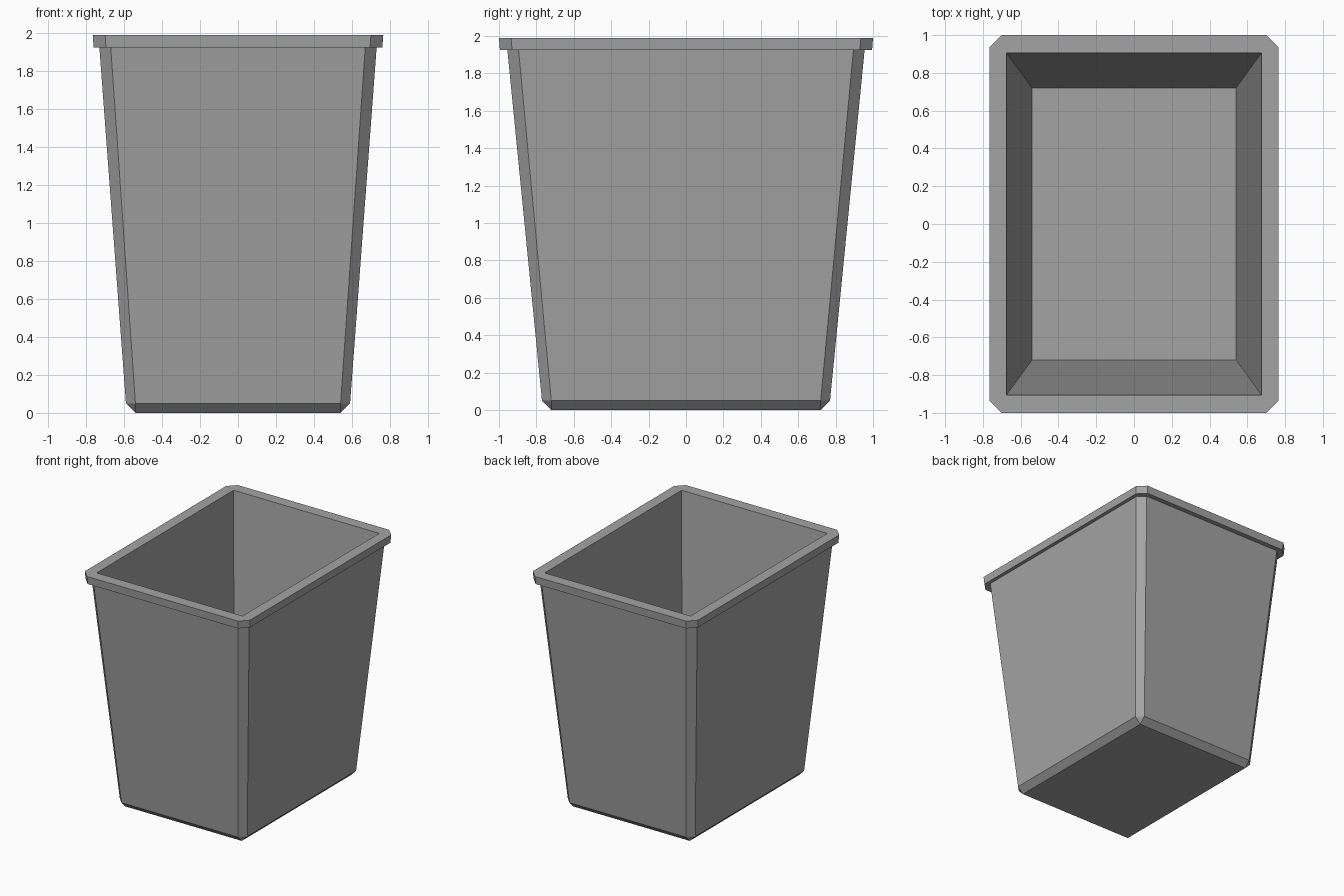
import bpy
import bmesh

cube = bpy.data.objects.get("Cube")
if cube:
    bpy.data.objects.remove(cube, do_unlink=True)

# Grey plastic
plastic = bpy.data.materials.new("grey_plastic")
plastic.use_nodes = True
colour = (0.37, 0.37, 0.37, 1)
plastic.diffuse_color = colour
plastic.node_tree.nodes["Principled BSDF"].inputs["Base Color"].default_value = colour


def ring(bm, half_x, half_y, chamfer, z):
    """Rectangle with cut corners; a zero chamfer gives doubled corners."""
    points = []
    for sx, sy in ((1, 1), (-1, 1), (-1, -1), (1, -1)):
        side = (sx * half_x, sy * (half_y - chamfer), z)
        end = (sx * (half_x - chamfer), sy * half_y, z)
        points += [side, end] if sx * sy > 0 else [end, side]
    return [bm.verts.new(p) for p in points]


# Sections: half width, half depth, corner chamfer, height
sections = [
    (0.54, 0.72, 0, 0),             # underside
    (0.59, 0.77, 0.05, 0.05),       # bevelled foot
    (0.73, 0.955, 0.06, 1.925),     # top of the tapered wall
    (0.76, 0.995, 0.065, 1.925),    # rim underside
    (0.765, 1.0, 0.065, 1.99),      # rim top
    (0.675, 0.905, 0, 1.99),        # mouth
    (0.54, 0.72, 0, 0.06),          # inner floor
]

# Waste bin: loft outside, over the rim and down the inside
bm = bmesh.new()
rings = [ring(bm, *s) for s in sections]
for low, high in zip(rings, rings[1:]):
    for i in range(len(low)):
        j = (i + 1) % len(low)
        bm.faces.new((low[i], low[j], high[j], high[i]))
bm.faces.new(rings[0][::-1])
bm.faces.new(rings[-1])
bmesh.ops.remove_doubles(bm, verts=bm.verts, dist=0.0001)
bmesh.ops.recalc_face_normals(bm, faces=bm.faces)

mesh = bpy.data.meshes.new("waste_bin")
bm.to_mesh(mesh)
bm.free()
mesh.materials.append(plastic)
bpy.context.collection.objects.link(bpy.data.objects.new("waste_bin", mesh))
